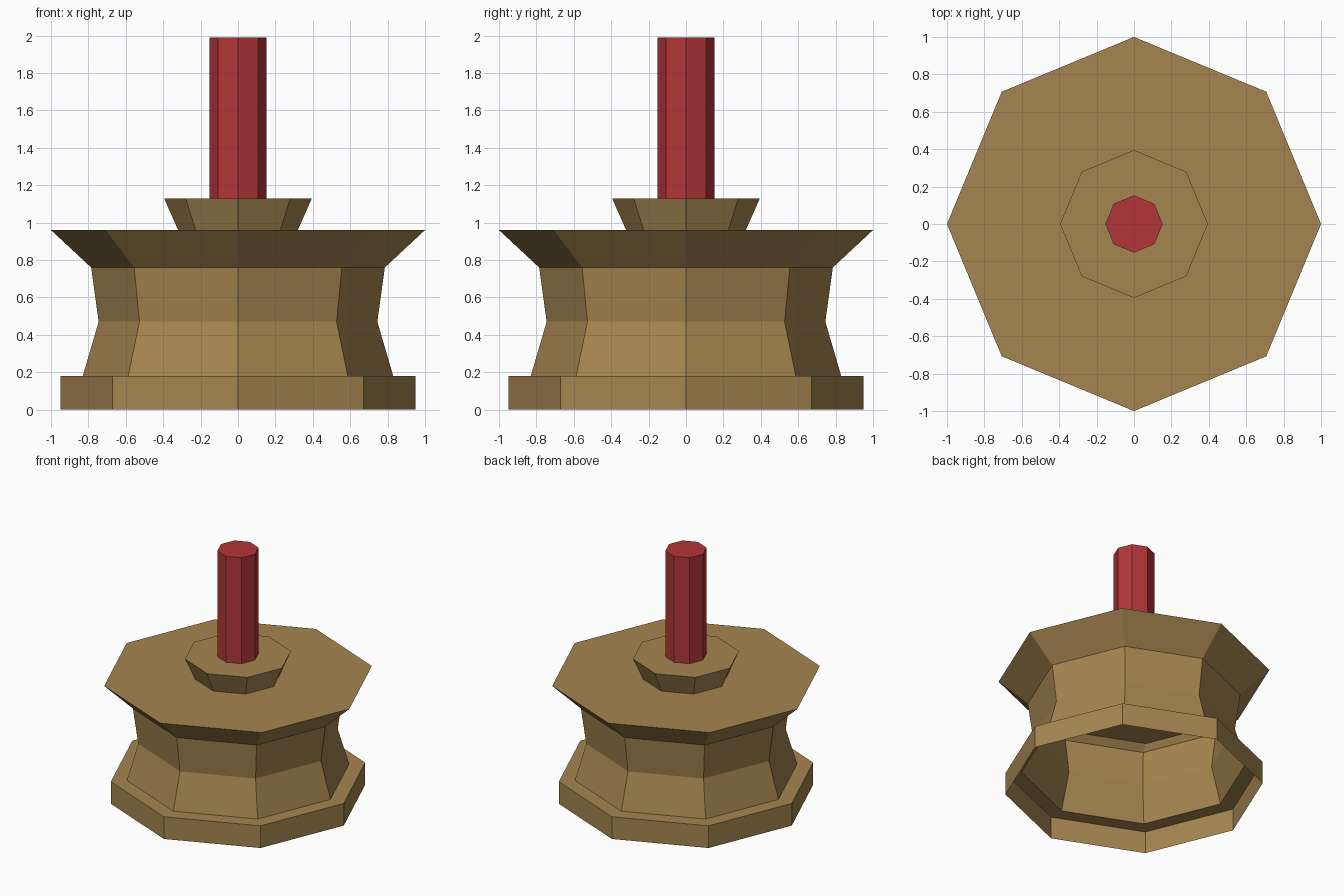
import bpy, bmesh, math

if "Cube" in bpy.data.objects:
    bpy.data.objects.remove(bpy.data.objects["Cube"])

SIDES = 8


def material(name, rgb):
    m = bpy.data.materials.new(name)
    m.diffuse_color = (*rgb, 1.0)
    m.use_nodes = True
    m.node_tree.nodes["Principled BSDF"].inputs["Base Color"].default_value = m.diffuse_color
    return m


def lathe(name, profile, mat, cap_top=False):
    """Sweep a (radius, z) profile, listed bottom to top, round the z axis."""
    bm = bmesh.new()
    rings = [[bm.verts.new((r * math.cos(math.tau * i / SIDES),
                            r * math.sin(math.tau * i / SIDES), z))
              for i in range(SIDES)] for r, z in profile]
    for low, high in zip(rings, rings[1:]):
        for i in range(SIDES):
            j = (i + 1) % SIDES
            bm.faces.new((low[i], low[j], high[j], high[i]))
    if cap_top:
        bm.faces.new(rings[-1])
    mesh = bpy.data.meshes.new(name)
    bm.to_mesh(mesh)
    bm.free()
    mesh.materials.append(mat)
    obj = bpy.data.objects.new(name, mesh)
    bpy.context.collection.objects.link(obj)
    return obj


brown = material("brown", (0.376, 0.235, 0.080))
red = material("red", (0.445, 0.037, 0.040))

# Hollow pedestal, open underneath: foot, waist, flared rim, collar
lathe("pedestal", [(0.95, 0.0), (0.95, 0.18), (0.83, 0.18), (0.745, 0.47),
                   (0.785, 0.76), (1.0, 0.96), (0.32, 0.96), (0.395, 1.13),
                   (0.153, 1.13)], brown)

# Upright rod
lathe("rod", [(0.153, 1.13), (0.153, 1.99)], red, cap_top=True)
